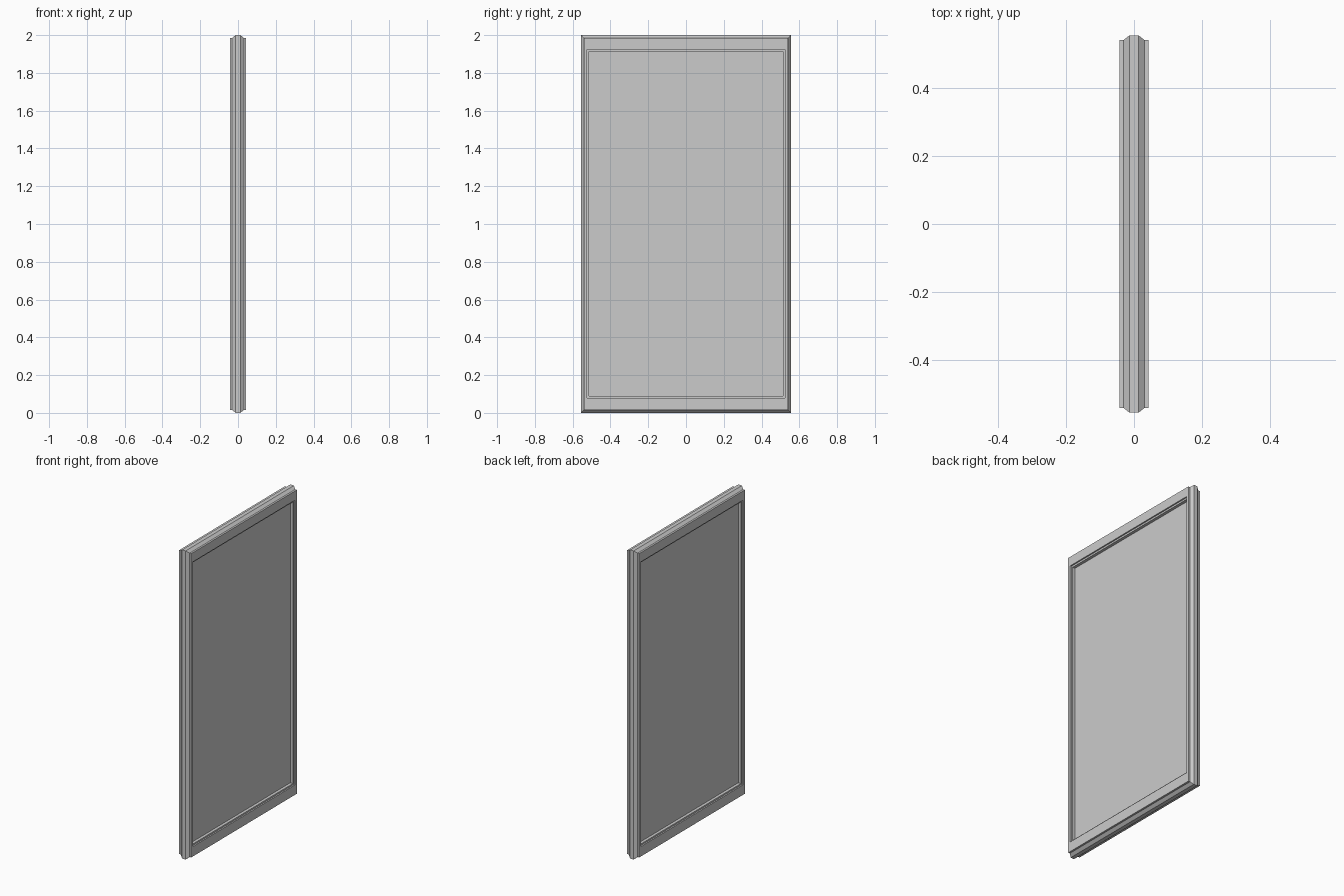
import bpy, bmesh

if "Cube" in bpy.data.objects:
    bpy.data.objects.remove(bpy.data.objects["Cube"])

# Cross-section of one side of the frame, from the panel out to the tongue:
# (x, half width in y, bottom z, top z) of each rectangular ring
HALF = [
    (0.015, 0.514, 0.090, 1.914),   # meets the panel
    (0.034, 0.514, 0.090, 1.914),   # inner reveal
    (0.034, 0.523, 0.080, 1.925),   # ledge
    (0.043, 0.523, 0.080, 1.925),   # step up to the face
    (0.043, 0.541, 0.016, 1.985),   # frame face
    (0.031, 0.541, 0.016, 1.985),   # outer shoulder
    (0.013, 0.555, 0.000, 2.000),   # chamfered tongue
]


def make_object(name, bm):
    bmesh.ops.recalc_face_normals(bm, faces=bm.faces)
    mesh = bpy.data.meshes.new(name)
    bm.to_mesh(mesh)
    bm.free()
    obj = bpy.data.objects.new(name, mesh)
    bpy.context.collection.objects.link(obj)
    return obj


def ring(bm, x, hy, z0, z1):
    return [bm.verts.new((x, y, z))
            for y, z in ((-hy, z0), (hy, z0), (hy, z1), (-hy, z1))]


def bridge(bm, a, b):
    for i in range(4):
        j = (i + 1) % 4
        bm.faces.new((a[i], a[j], b[j], b[i]))


# Moulded frame, mirrored front to back into a closed loop
bm = bmesh.new()
section = HALF + [(-x, hy, z0, z1) for x, hy, z0, z1 in reversed(HALF)]
rings = [ring(bm, *s) for s in section]
for a, b in zip(rings, rings[1:] + rings[:1]):
    bridge(bm, a, b)
make_object("frame", bm)

# Flat infill panel, tucked slightly into the frame
bm = bmesh.new()
left = ring(bm, -0.015, 0.517, 0.087, 1.917)
right = ring(bm, 0.015, 0.517, 0.087, 1.917)
bridge(bm, left, right)
bm.faces.new(left)
bm.faces.new(right)
make_object("panel", bm)
